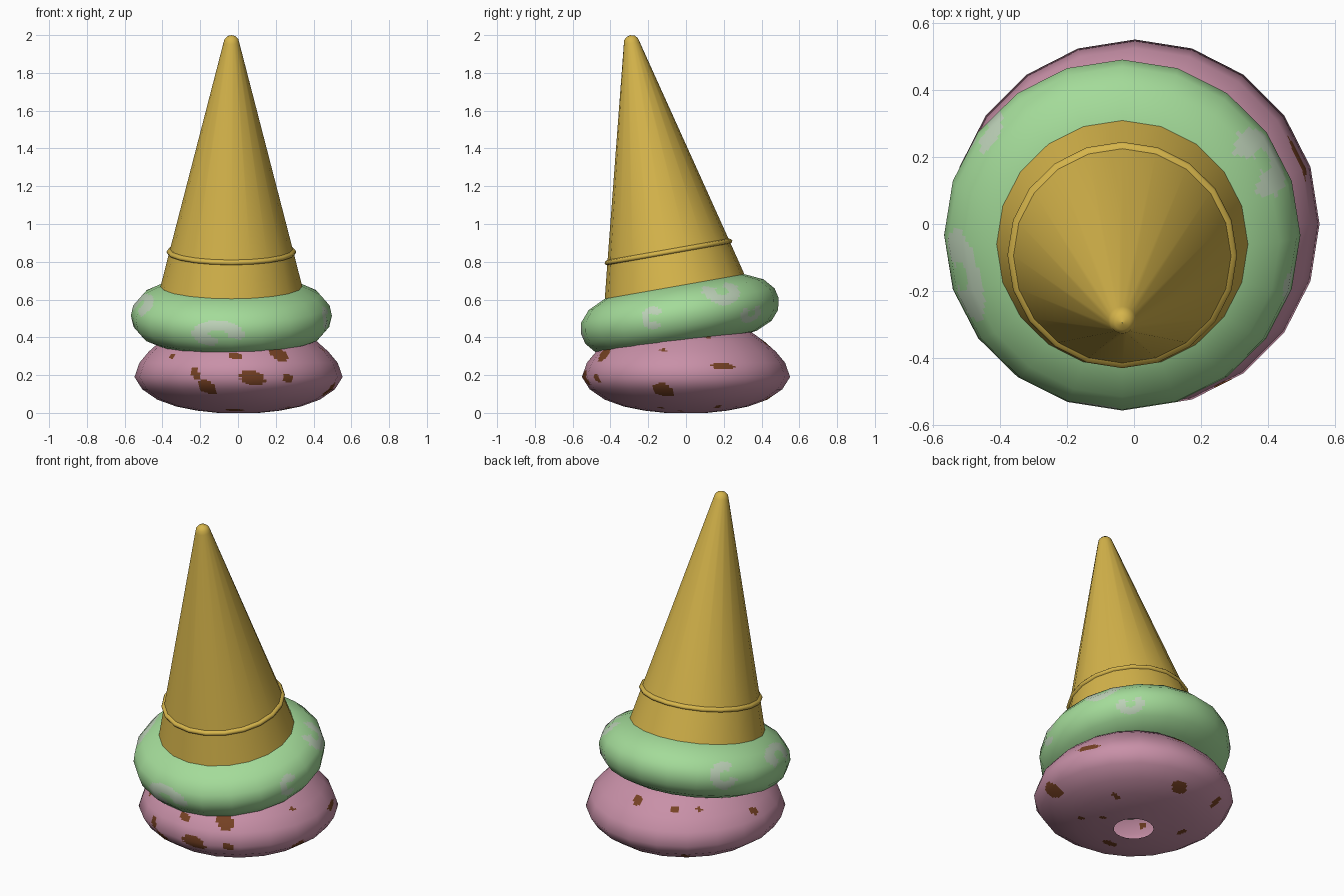
import bpy
import math
from mathutils import Vector

if "Cube" in bpy.data.objects:
    bpy.data.objects.remove(bpy.data.objects["Cube"])

SIDES = 20
TILT = math.radians(10)
TOP_ORIGIN = (-0.035, -0.06, 0.667)


def material(name, rgb):
    m = bpy.data.materials.new(name)
    m.diffuse_color = (*rgb, 1)
    m.use_nodes = True
    m.node_tree.nodes["Principled BSDF"].inputs["Base Color"].default_value = m.diffuse_color
    return m


PINK = material("pink_ice_cream", (0.58, 0.28, 0.39))
BROWN = material("chocolate_brown", (0.18, 0.053, 0.017))
GREEN = material("mint_green", (0.37, 0.71, 0.32))
PALE = material("pale_mint", (0.51, 0.64, 0.48))
GOLD = material("wafer_gold", (0.67, 0.46, 0.07))


def lathe(name, profile, mats, cuts=1, spot=None, loc=(0, 0, 0), tilt=0.0):
    """Revolve a bottom-to-top profile into 20 sides; cuts splits each face for painted spots."""
    n = len(profile)
    segs = []
    for (r0, z0), (r1, z1) in zip(profile, profile[1:]):
        segs.append(Vector((z1 - z0, r0 - r1)).normalized())
    pn = [(segs[max(i - 1, 0)] + segs[min(i, n - 2)]).normalized() for i in range(n)]

    def coarse(i, j):
        a = 2 * math.pi * j / SIDES
        c, s = math.cos(a), math.sin(a)
        r, z = profile[i]
        return Vector((r * c, r * s, z)), Vector((pn[i].x * c, pn[i].x * s, pn[i].y))

    rows, cols = (n - 1) * cuts + 1, SIDES * cuts
    verts, normals = [], []
    for a in range(rows):
        i = min(a // cuts, n - 2)
        u = a / cuts - i
        for b in range(cols):
            j, v = b // cuts, (b % cuts) / cuts
            low = [p.lerp(q, v) for p, q in zip(coarse(i, j), coarse(i, j + 1))]
            high = [p.lerp(q, v) for p, q in zip(coarse(i + 1, j), coarse(i + 1, j + 1))]
            verts.append(low[0].lerp(high[0], u))
            normals.append(low[1].lerp(high[1], u).normalized())
    faces = []
    for a in range(rows - 1):
        for b in range(cols):
            c = (b + 1) % cols
            faces.append((a * cols + b, a * cols + c, (a + 1) * cols + c, (a + 1) * cols + b))
    me = bpy.data.meshes.new(name)
    me.from_pydata(verts, [], faces)
    for m in mats:
        me.materials.append(m)
    for p in me.polygons:
        p.use_smooth = True
        if spot and spot(p.center):
            p.material_index = 1
    me.normals_split_custom_set_from_vertices(normals)
    ob = bpy.data.objects.new(name, me)
    ob.location = loc
    ob.rotation_euler = (tilt, 0, 0)
    bpy.context.collection.objects.link(ob)
    return ob


def surface_offset(p, azimuth, r0, z0):
    """Sideways and upward distance over the surface from a spot's centre."""
    r = math.hypot(p.x, p.y)
    d = math.atan2(p.y, p.x) - math.radians(azimuth)
    d = (d + math.pi) % (2 * math.pi) - math.pi
    up = math.hypot(r - r0, p.z - z0)
    sign = (p.z - z0) + 0.3 * ((r - r0) if z0 < 0.15 and z0 > 0 else (r0 - r))
    return r * d, math.copysign(up, sign)


# chocolate chips: azimuth, radius, height, half width, half length
CHIPS = [
    (251, .515, .13, .043, .05), (278, .55, .18, .065, .045), (299, .548, .18, .025, .03),
    (245, .545, .21, .022, .033), (296, .48, .31, .045, .05), (268, .49, .30, .03, .025),
    (224, .49, .30, .015, .015), (346, .50, .11, .05, .055), (22, .535, .25, .065, .02),
    (345, .46, .33, .015, .015), (17, .38, .405, .018, .018), (86, .42, .37, .03, .03),
    (117, .43, .36, .025, .02), (135, .43, .36, .015, .015), (175, .49, .30, .02, .025),
    (87, .42, .067, .045, .04), (125, .47, .095, .025, .035), (32, .32, .033, .016, .03),
    (352, .20, .012, .016, .016), (333, .30, .03, .018, .02), (265, .23, .016, .045, .03),
    (156, .28, .025, .025, .025),
]


def is_chip(p):
    for az, r, z, w, h in CHIPS:
        a, b = surface_offset(p, az, r, z)
        a, b = abs(a + 0.25 * b) / w, abs(b) / h
        if max(a, b) < 1 and a + b < 1.5:
            return True
    return False


# pale C-shaped swirls: azimuth, radius, height, half width, half length, gap direction
SWIRLS = [
    (262, .53, -.165, .14, .075, -60), (193, .50, -.07, .145, .075, -90),
    (143, .53, -.13, .08, .085, 20), (30, .49, -.06, .11, .09, 90),
    (344, .53, -.14, .06, .065, -15), (47, .515, -.21, .075, .055, 90),
]


def is_swirl(p):
    for az, r, z, w, h, gap in SWIRLS:
        a, b = surface_offset(p, az, r, z)
        a, b = a / w, b / h
        turn = abs((math.degrees(math.atan2(b, a)) - gap + 180) % 360 - 180)
        if 0.35 < math.hypot(a, b) < 1 and turn > 35:
            return True
    return False


# bottom scoop, open underneath
lathe("bottom_scoop",
      [(.11, 0), (.22, .012), (.33, .034), (.43, .07), (.51, .125), (.551, .19), (.525, .265),
       (.475, .325), (.415, .378), (.35, .425), (.20, .46), (.001, .47)],
      [PINK, BROWN], 9, is_chip, (0.003, 0, 0))

# middle scoop, tilted with the cone
lathe("top_scoop",
      [(.001, -.33), (.28, -.32), (.39, -.303), (.475, -.265), (.518, -.215), (.532, -.155),
       (.52, -.10), (.47, -.042), (.376, .002), (.30, .015), (.001, .02)],
      [GREEN, PALE], 9, is_swirl, TOP_ORIGIN, TILT)

# upside-down wafer cone with rounded tip
lathe("wafer_cone",
      [(.382, -.025), (.329, .186), (.042, 1.312), (.036, 1.333), (.022, 1.347), (.001, 1.353)],
      [GOLD], loc=TOP_ORIGIN, tilt=TILT)

# raised rim around the cone
lathe("cone_rim",
      [(.325, .174), (.339, .178), (.343, .188), (.338, .198), (.322, .203)],
      [GOLD], loc=TOP_ORIGIN, tilt=TILT)
